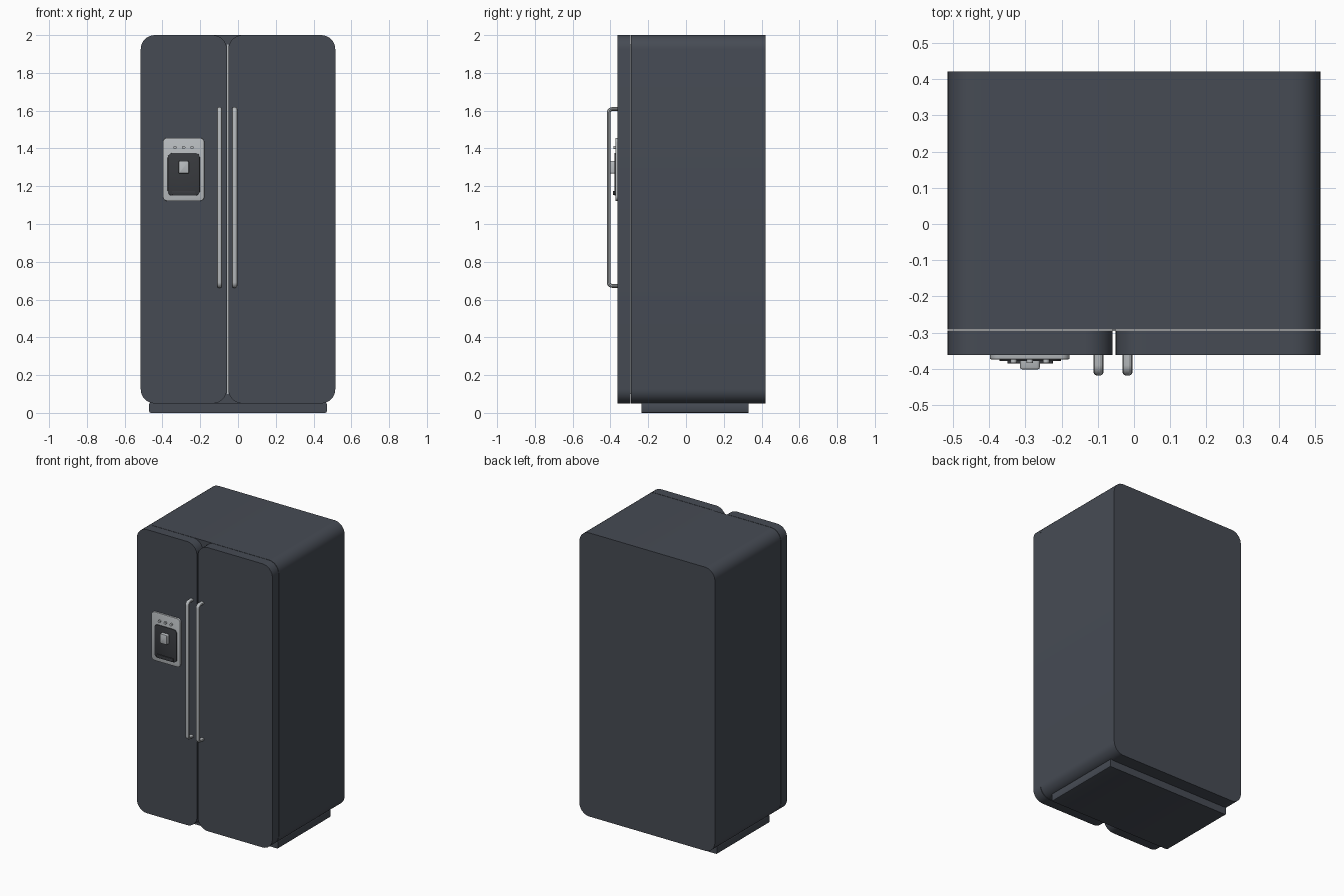
import bpy, bmesh, math

if "Cube" in bpy.data.objects:
    bpy.data.objects.remove(bpy.data.objects["Cube"])


def material(name, srgb):
    m = bpy.data.materials.new(name)
    m.diffuse_color = [(c / 255 / 12.92 if c < 11 else ((c / 255 + 0.055) / 1.055) ** 2.4)
                       for c in srgb] + [1]
    m.use_nodes = True
    m.node_tree.nodes["Principled BSDF"].inputs["Base Color"].default_value = m.diffuse_color
    return m


GREY = material("slate_grey", (70, 75, 84))
DARK = material("dark_grey", (56, 58, 62))
SILVER = material("silver", (184, 188, 191))


def finish(ob, mat):
    ob.data.materials.append(mat)
    bpy.ops.object.select_all(action='DESELECT')
    ob.select_set(True)
    bpy.context.view_layer.objects.active = ob
    bpy.ops.object.shade_smooth_by_angle(angle=math.radians(35))


def slab(name, x, y, z, mat, radius=0.0, soft=0.0, segs=8):
    """Box between ranges; corners rounded in the front outline, optional soft front rim."""
    bm = bmesh.new()
    bmesh.ops.create_cube(bm, size=1)
    for v in bm.verts:
        v.co = [r[0] if c < 0 else r[1] for c, r in zip(v.co, (x, y, z))]
    if radius:
        along = [e for e in bm.edges if abs(e.verts[0].co.y - e.verts[1].co.y) > 1e-5]
        bmesh.ops.bevel(bm, geom=along, offset=radius, segments=segs, profile=0.5,
                        affect='EDGES')
    if soft:
        rim = [e for e in bm.edges if all(abs(v.co.y - y[0]) < 1e-5 for v in e.verts)]
        bmesh.ops.bevel(bm, geom=rim, offset=soft, segments=2, profile=0.5, affect='EDGES')
    bmesh.ops.recalc_face_normals(bm, faces=bm.faces)
    me = bpy.data.meshes.new(name)
    bm.to_mesh(me)
    bm.free()
    ob = bpy.data.objects.new(name, me)
    bpy.context.collection.objects.link(ob)
    finish(ob, mat)
    return ob


def handle(name, x):
    """Long pull bar with rounded bends, swept along a path in the side plane."""
    cu = bpy.data.curves.new(name, 'CURVE')
    cu.dimensions = '3D'
    cu.bevel_depth = 0.0105
    cu.bevel_resolution = 3
    cu.use_fill_caps = True
    lo, hi, front, r = 0.672, 1.609, -0.4095, 0.02
    pts = [(-0.355, hi)]
    for cz, start in ((hi - r, 90), (lo + r, 180)):
        for i in range(6):
            a = math.radians(start + 18 * i)
            pts.append((front + r + r * math.cos(a), cz + r * math.sin(a)))
    pts.append((-0.355, lo))
    sp = cu.splines.new('POLY')
    sp.points.add(len(pts) - 1)
    for p, (y, z) in zip(sp.points, pts):
        p.co = (0, y, z, 1)
    ob = bpy.data.objects.new(name, cu)
    bpy.context.collection.objects.link(ob)
    bpy.ops.object.select_all(action='DESELECT')
    ob.select_set(True)
    bpy.context.view_layer.objects.active = ob
    bpy.ops.object.convert(target='MESH')
    ob = bpy.context.object
    ob.scale.x = 1.35           # slightly wider than deep
    ob.location.x = x
    finish(ob, SILVER)


# Cabinet, plinth and doors
slab("cabinet", (-0.515, 0.515), (-0.292, 0.422), (0.05, 2.0), GREY, 0.075)
slab("plinth", (-0.47, 0.47), (-0.235, 0.332), (0.0, 0.055), GREY, 0.008, segs=2)
slab("freezer_door", (-0.515, -0.059), (-0.362, -0.295), (0.05, 2.0), GREY, 0.075)
slab("fridge_door", (-0.051, 0.515), (-0.362, -0.295), (0.05, 2.0), GREY, 0.075)
# Pale seal visible in the slit between the doors
slab("door_seal", (-0.059, -0.051), (-0.296, -0.291), (0.1, 1.95), SILVER)

# Handles either side of the slit
handle("freezer_handle", -0.098)
handle("fridge_handle", -0.018)

# Water dispenser on the freezer door
slab("dispenser_panel", (-0.398, -0.178), (-0.374, -0.358), (1.122, 1.456), SILVER, 0.025, 0.003)
slab("dispenser_niche", (-0.372, -0.202), (-0.379, -0.37), (1.15, 1.376), DARK, 0.025, 0.002)
slab("drip_tray", (-0.35, -0.224), (-0.386, -0.374), (1.153, 1.176), DARK, 0.005, 0.002, 3)
slab("dispenser_paddle", (-0.315, -0.26), (-0.402, -0.374), (1.267, 1.334), SILVER, 0.008, 0.006, 4)

# Row of round buttons
for i in range(3):
    bpy.ops.mesh.primitive_cylinder_add(vertices=16, radius=0.009, depth=0.014,
                                        location=(-0.333 + 0.045 * i, -0.377, 1.405),
                                        rotation=(math.pi / 2, 0, 0))
    b = bpy.context.object
    b.name = f"button_{i + 1}"
    finish(b, SILVER)
